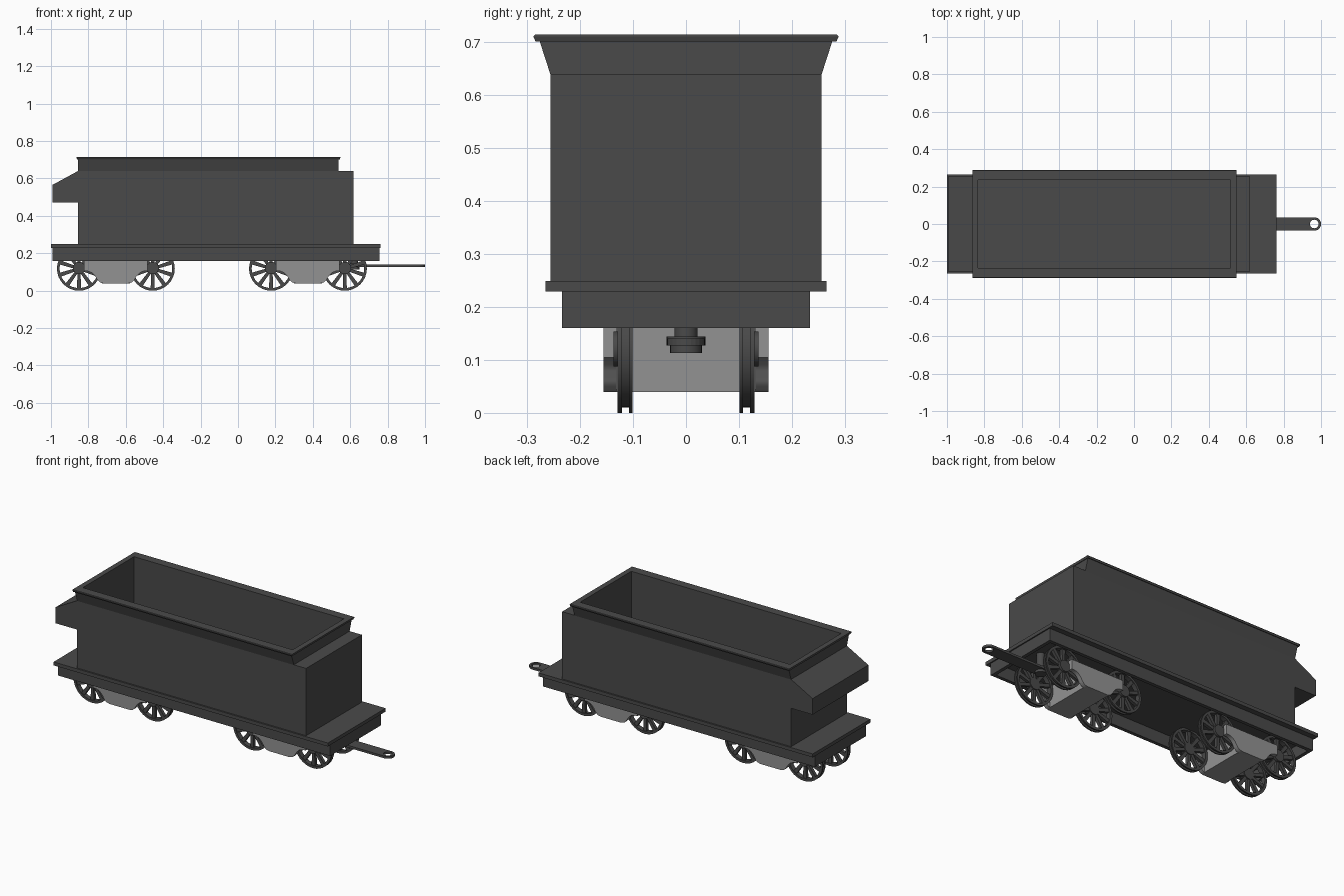
import bpy, bmesh, math
from mathutils import Matrix

if "Cube" in bpy.data.objects:
    bpy.data.objects.remove(bpy.data.objects["Cube"])


def material(name, v):
    m = bpy.data.materials.new(name)
    m.diffuse_color = (v, v, v, 1)
    m.use_nodes = True
    m.node_tree.nodes["Principled BSDF"].inputs["Base Color"].default_value = m.diffuse_color
    return m


DARK = material("dark grey", 0.068)
LIGHT = material("light grey", 0.29)


def finish(name, bm, mat, smooth=False):
    bmesh.ops.recalc_face_normals(bm, faces=bm.faces)
    me = bpy.data.meshes.new(name)
    bm.to_mesh(me)
    bm.free()
    me.materials.append(mat)
    ob = bpy.data.objects.new(name, me)
    bpy.context.collection.objects.link(ob)
    if smooth:
        bpy.ops.object.select_all(action='DESELECT')
        ob.select_set(True)
        bpy.context.view_layer.objects.active = ob
        bpy.ops.object.shade_smooth_by_angle(angle=math.radians(40))
    return ob


def add_prism(bm, pts, y0, y1):
    """Extrude an x-z outline along y."""
    a = [bm.verts.new((x, y0, z)) for x, z in pts]
    b = [bm.verts.new((x, y1, z)) for x, z in pts]
    bm.faces.new(a)
    bm.faces.new(b)
    for i in range(len(a)):
        j = (i + 1) % len(a)
        bm.faces.new((a[i], a[j], b[j], b[i]))


def add_box(bm, x0, x1, y0, y1, z0, z1):
    add_prism(bm, [(x0, z0), (x1, z0), (x1, z1), (x0, z1)], y0, y1)


def bridge(bm, loops):
    """Skin a closed series of vertex loops."""
    for a, b in zip(loops, loops[1:] + loops[:1]):
        for i in range(len(a)):
            j = (i + 1) % len(a)
            bm.faces.new((a[i], a[j], b[j], b[i]))


def add_rings(bm, rings):
    """Skin rectangular rings given as (x0, x1, half_y, z)."""
    bridge(bm, [[bm.verts.new(p) for p in ((x0, -h, z), (x1, -h, z), (x1, h, z), (x0, h, z))]
                for x0, x1, h, z in rings])


def add_lathe(bm, profile, x, z, seg=32):
    """Revolve a closed (radius, y) profile about a y axis through x, z."""
    angles = [2 * math.pi * i / seg for i in range(seg)]
    bridge(bm, [[bm.verts.new((x + r * math.cos(t), y, z + r * math.sin(t))) for r, y in profile]
                for t in angles])


def add_cylinder(bm, radius, depth, matrix, seg=24):
    bmesh.ops.create_cone(bm, cap_ends=True, segments=seg, radius1=radius, radius2=radius,
                          depth=depth, matrix=matrix)


# Tank body with the overhanging end, open at the top
bm = bmesh.new()
add_prism(bm, [(-.855, .24), (.617, .24), (.617, .64), (-.855, .64),
               (-.993, .565), (-.993, .472), (-.855, .472)], -.256, .256)
body = finish("tank_body", bm, DARK)
bm = bmesh.new()
add_box(bm, -.833, .516, -.235, .235, .255, .8)
cutter = finish("bunker_cutter", bm, DARK)
cutter.hide_render = True
mod = body.modifiers.new("bunker", 'BOOLEAN')
mod.object = cutter
mod.solver = 'EXACT'
bpy.context.view_layer.objects.active = body
bpy.ops.object.modifier_apply(modifier="bunker")
bpy.data.objects.remove(cutter)

# Flared bunker top with a lipped rim
bm = bmesh.new()
add_rings(bm, [(-.855, .538, .256, .639), (-.855, .538, .277, .704), (-.861, .544, .284, .701),
               (-.863, .547, .288, .71), (-.863, .547, .285, .714),
               (-.833, .516, .235, .714), (-.833, .516, .235, .639)])
finish("bunker_flare", bm, DARK)

# Deck plate and hollow underframe
bm = bmesh.new()
add_box(bm, -1, .763, -.265, .265, .229, .249)
finish("deck", bm, DARK)
bm = bmesh.new()
add_rings(bm, [(-.993, .756, .234, .23), (-.993, .756, .234, .16),
               (-.973, .736, .214, .16), (-.973, .736, .214, .23)])
finish("underframe", bm, DARK)

# Bogies: centre block and side frames curving up to short arms
HALF = [(.065, .039), (.085, .044), (.1, .06), (.112, .08), (.128, .096), (.148, .104),
        (.17, .105), (.17, .161)]
SIDE = HALF + [(-x, z) for x, z in reversed(HALF)]
R, ZC, SPOKES = .118, .118, 10
TURN = Matrix.Rotation(math.pi / 2, 4, 'X')
for tag, cx in (("rear", -.653), ("front", .374)):
    bm = bmesh.new()
    add_box(bm, cx - .075, cx + .075, -.131, .131, .039, .161)
    for s in (-1, 1):
        add_prism(bm, [(cx + x, z) for x, z in SIDE], s * .131, s * .156)
    finish(tag + "_bogie", bm, LIGHT, True)

    # Spoked wheels with a grooved rim
    for dx in (-.197, .197):
        for s in (-1, 1):
            x = cx + dx
            bm = bmesh.new()
            add_lathe(bm, [(r, s * y) for r, y in ((.104, .101), (R, .101), (R, .108), (.108, .108),
                                                  (.108, .121), (R, .121), (R, .129), (.104, .129))], x, ZC)
            add_cylinder(bm, .033, .036, Matrix.Translation((x, s * .119, ZC + .003)) @ TURN)
            for k in range(SPOKES):
                t = 2 * math.pi * (k + .5) / SPOKES
                old = set(bm.verts)
                add_prism(bm, [(.02, -.008), (.106, -.011), (.106, .011), (.02, .008)], s * .106, s * .124)
                bmesh.ops.transform(bm, verts=[v for v in bm.verts if v not in old],
                                    matrix=Matrix.Translation((x, 0, ZC)) @ Matrix.Rotation(t, 4, 'Y'))
            finish(tag + "_wheel", bm, DARK, True)

# Drawbar: flat bar with a round eye at the end
EX, HW, HR, Z0, Z1 = .964, .036, .023, .127, .14
bm = bmesh.new()
circle = [(math.cos(2 * math.pi * i / 24), math.sin(2 * math.pi * i / 24)) for i in range(24)]
outer = [(EX + HW * c, HW * s) if c >= -.001 else
         (EX - HW, max(-HW, min(HW, HW * s * 1.42))) for c, s in circle]
inner = [(EX + HR * c, HR * s) for c, s in circle]
bridge(bm, [[bm.verts.new((x, y, z)) for x, y in ring]
            for ring, z in ((outer, Z0), (outer, Z1), (inner, Z1), (inner, Z0))])
bmesh.ops.remove_doubles(bm, verts=bm.verts, dist=.0001)
add_box(bm, .6, EX - HW, -HW, HW, Z0, Z1)
finish("drawbar", bm, DARK)

# Drawbar pivot
bm = bmesh.new()
for r, z0, z1 in ((.022, .14, .235), (.037, .127, .144), (.03, .113, .128)):
    add_cylinder(bm, r, z1 - z0, Matrix.Translation((.62, 0, (z0 + z1) / 2)))
finish("drawbar_pivot", bm, DARK, True)
